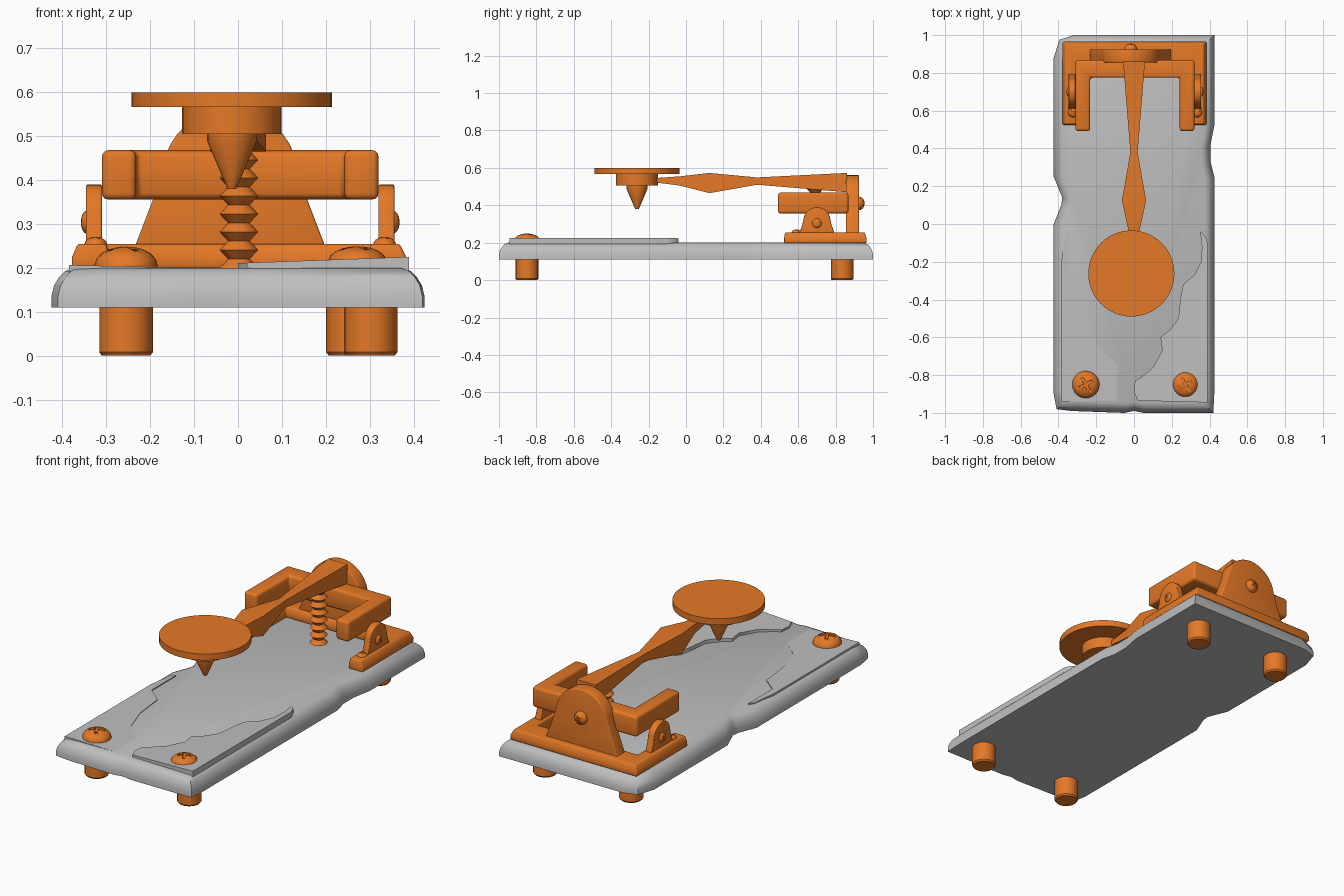
import bpy, bmesh, math
from mathutils import Vector, Matrix

if "Cube" in bpy.data.objects:
    bpy.data.objects.remove(bpy.data.objects["Cube"])


def material(name, rgb):
    m = bpy.data.materials.new(name)
    m.diffuse_color = (*rgb, 1)
    m.use_nodes = True
    m.node_tree.nodes["Principled BSDF"].inputs["Base Color"].default_value = m.diffuse_color
    return m


ORANGE = material("orange", (0.78, 0.19, 0.02))
GREY = material("stone grey", (0.52, 0.52, 0.52))


def finish(ob, angle=35, bevel=0):
    bpy.ops.object.select_all(action='DESELECT')
    ob.select_set(True)
    bpy.context.view_layer.objects.active = ob
    if bevel:
        b = ob.modifiers.new("bevel", 'BEVEL')
        b.width, b.segments, b.limit_method = bevel, 3, 'ANGLE'
        b.angle_limit = math.radians(40)
        bpy.ops.object.modifier_apply(modifier=b.name)
    bpy.ops.object.shade_smooth_by_angle(angle=math.radians(angle))


def loft(name, rings, mat, angle=35, bevel=0):
    """Skin a list of equally sized point rings and cap both ends."""
    bm = bmesh.new()
    vs = [[bm.verts.new(p) for p in r] for r in rings]
    n = len(vs[0])
    for a, b in zip(vs, vs[1:]):
        for i in range(n):
            j = (i + 1) % n
            bm.faces.new((a[i], a[j], b[j], b[i]))
    bm.faces.new(vs[0][::-1])
    bm.faces.new(vs[-1])
    bmesh.ops.recalc_face_normals(bm, faces=bm.faces)
    me = bpy.data.meshes.new(name)
    bm.to_mesh(me)
    bm.free()
    me.materials.append(mat)
    ob = bpy.data.objects.new(name, me)
    bpy.context.collection.objects.link(ob)
    finish(ob, angle, bevel)
    return ob


def lathe(name, profile, loc, mat=ORANGE, sides=32, rot=Matrix(), angle=35):
    """Turn (radius, height) pairs around the local z axis."""
    rings = [[Vector(loc) + rot.to_3x3() @ Vector((r * math.cos(t), r * math.sin(t), z))
              for t in (2 * math.pi * k / sides for k in range(sides))]
             for r, z in profile]
    return loft(name, rings, mat, angle)


def screw(name, loc, r, h, rot=Matrix()):
    """Domed screw head with a cross slot."""
    dome = [(r, -0.02)] + [(r * math.cos(a), h * math.sin(a))
                           for a in (math.radians(d) for d in (0, 20, 40, 60, 75, 86))]
    ob = lathe(name, dome, loc, rot=rot, sides=24, angle=50)
    a, b = r * 0.5, r * 0.1
    cross = [(a, -b), (a, b), (b, b), (b, a), (-b, a), (-b, b),
             (-a, b), (-a, -b), (-b, -b), (-b, -a), (b, -a), (b, -b)]
    spin = Matrix.Rotation(0.5, 3, 'Z')
    cut = loft("slot_cutter", [[Vector(loc) + rot.to_3x3() @ spin @ Vector((x, y, z)) for x, y in cross]
                               for z in (h * 0.72, h * 1.5)], ORANGE)
    cut.hide_render = True
    m = ob.modifiers.new("slot", 'BOOLEAN')
    m.operation, m.object = 'DIFFERENCE', cut
    bpy.context.view_layer.objects.active = ob
    bpy.ops.object.modifier_apply(modifier=m.name)
    bpy.data.objects.remove(cut)


# Stone slab with worn edges
outline = [(-0.41, -0.98), (-0.33, -0.99), (-0.05, -1), (0, -0.99), (0.05, -1), (0.42, -1),
           (0.425, -0.9), (0.425, 0.25), (0.405, 0.33), (0.405, 0.42), (0.425, 0.52),
           (0.425, 1), (-0.32, 1), (-0.395, 0.975), (-0.425, 0.88),
           (-0.425, 0.25), (-0.38, 0.14), (-0.385, 0.1), (-0.425, 0.0), (-0.425, -0.9)]
steps = [(0, 0.11), (0, 0.135), (0.006, 0.16), (0.018, 0.18), (0.032, 0.193), (0.05, 0.2)]
loft("stone_slab", [[(x * (1 - i / 0.425), y * (1 - i), z) for x, y in outline] for i, z in steps],
     GREY, angle=45)

# Thin raised stone layers at the front
right = [(0.02, -0.935), (0.39, -0.945), (0.39, -0.1), (0.375, -0.06), (0.35, -0.04), (0.36, -0.12),
         (0.355, -0.2), (0.32, -0.27), (0.26, -0.32), (0.245, -0.4), (0.235, -0.5), (0.19, -0.56),
         (0.14, -0.6), (0.15, -0.67), (0.1, -0.76), (0.04, -0.81), (0.005, -0.83), (0, -0.89)]
left = [(-0.385, -0.94), (-0.385, -0.2), (-0.365, -0.06), (-0.345, -0.04), (-0.345, -0.25),
        (-0.26, -0.32), (-0.24, -0.5), (-0.19, -0.65), (-0.08, -0.75), (-0.01, -0.83), (0, -0.935)]
for name, pts, base, slope in (("right_stone_layer", right, 0.211, 0.036),
                               ("left_stone_layer", left, 0.198, 0.022)):
    loft(name, [[(x, y, 0.19) for x, y in pts],
                [(x, y, base + slope * abs(x)) for x, y in pts]], GREY, angle=45)

# Feet and front screws
for name, x, y in (("front_left_foot", -0.255, -0.85), ("front_right_foot", 0.302, -0.85),
                   ("back_left_foot", -0.255, 0.835), ("back_right_foot", 0.262, 0.835)):
    lathe(name, [(0.055, 0), (0.061, 0.008), (0.061, 0.13)], (x, y, 0), sides=20)
screw("front_left_screw", (-0.255, -0.85, 0.206), 0.072, 0.043)
screw("front_right_screw", (0.272, -0.85, 0.217), 0.066, 0.032)


# U-shaped base and U-shaped clamp
def u_shape(x0, x1, y0, y1, side, back):
    return [(x0, y0), (x0 + side, y0), (x0 + side, y1 - back), (x1 - side, y1 - back),
            (x1 - side, y0), (x1, y0), (x1, y1), (x0, y1)]


bottom = u_shape(-0.378, 0.383, 0.525, 0.965, 0.085, 0.13)
top = u_shape(-0.365, 0.368, 0.53, 0.955, 0.065, 0.11)
loft("clamp_base", [[(x, y, z) for x, y in p]
                    for p, z in ((bottom, 0.198), (bottom, 0.225), (top, 0.255))], ORANGE, bevel=0.006)
clamp = u_shape(-0.31, 0.32, 0.492, 0.868, 0.078, 0.093)
loft("u_clamp", [[(x, y, z) for x, y in clamp] for z in (0.356, 0.468)], ORANGE, bevel=0.014)


# Arched plates: tapered foot with a round top
def arch(half, flank_z, radius, z0, ztop):
    cz = ztop - radius
    arc = [(radius * math.cos(t), cz + radius * math.sin(t))
           for t in (math.pi * (k / 16 * 0.9 + 0.05) for k in range(17))]
    return [(-half, z0), (half, z0), (half * 0.8, flank_z)] + arc + [(-half * 0.8, flank_z)]


back = arch(0.22, 0.355, 0.155, 0.24, 0.562)
loft("back_arch", [[(x - 0.018, y, z) for x, z in back] for y in (0.855, 0.925)], ORANGE, bevel=0.006)
screw("back_screw", (-0.018, 0.925, 0.41), 0.036, 0.03, Matrix.Rotation(-math.pi / 2, 4, 'X'))

ear = arch(0.098, 0.295, 0.072, 0.24, 0.39)
for side, name, x0 in ((1, "right", 0.32), (-1, "left", 0.31)):
    loft(name + "_ear", [[(side * x, 0.7 + y, z) for y, z in ear] for x in (x0, x0 + 0.036)],
         ORANGE, bevel=0.004)
    screw(name + "_ear_screw", (side * (x0 + 0.034), 0.7, 0.304), 0.026, 0.014,
          Matrix.Rotation(side * math.pi / 2, 4, 'Y'))
    screw(name + "_base_screw", (side * (x0 + 0.014), 0.59, 0.253), 0.026, 0.018)

# Zigzag spring under the lever
zigzag = [(0.025 if k % 2 else 0.044, 0.2 + 0.0205 * k) for k in range(15)]
lathe("spring", zigzag, (0.002, 0.69, 0), sides=16, angle=30)

# Lever arm: y, half width, bottom, top
arm = [(-0.17, 0.022, 0.523, 0.545), (-0.03, 0.03, 0.505, 0.555), (0.125, 0.064, 0.465, 0.573),
       (0.38, 0.019, 0.51, 0.549), (0.86, 0.058, 0.47, 0.573)]
loft("lever_arm", [[(-w, y, a), (w, y, a), (w, y, b), (-w, y, b)] for y, w, a, b in arm],
     ORANGE, angle=25)

# Knob: disc, collar and pointed contact
c = (-0.014, -0.262, 0)
lathe("knob_disc", [(0.228, 0.566), (0.228, 0.6)], c, sides=48)
lathe("knob_collar", [(0.113, 0.505), (0.113, 0.568)], c)
lathe("contact_point", [(0.01, 0.38), (0.057, 0.49), (0.057, 0.508)], c, sides=16)
